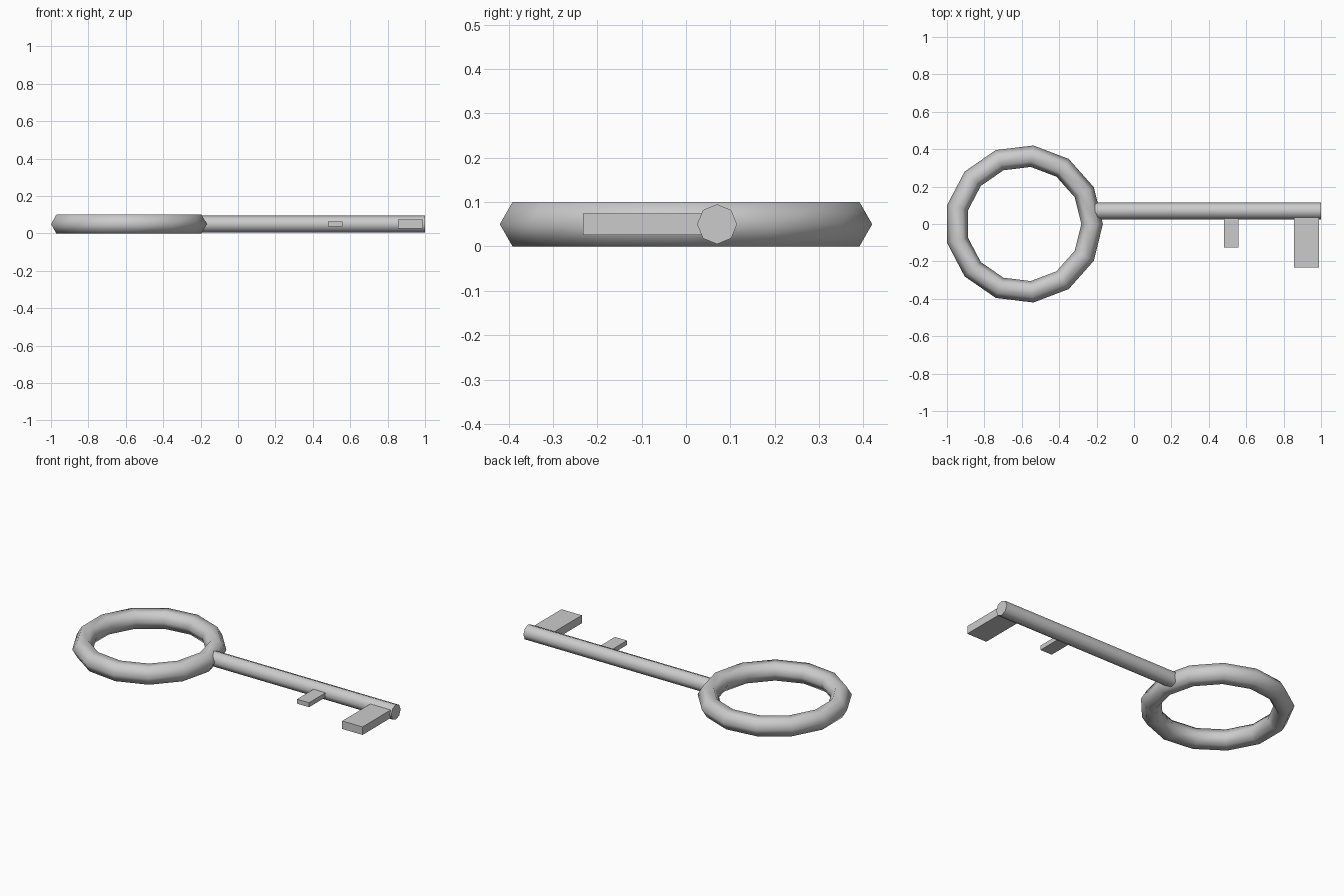
import bpy
import math

if "Cube" in bpy.data.objects:
    bpy.data.objects.remove(bpy.data.objects["Cube"])

MID_Z = 0.05
SHAFT_Y = 0.07


def smooth(obj, angle):
    bpy.ops.object.select_all(action='DESELECT')
    obj.select_set(True)
    bpy.context.view_layer.objects.active = obj
    bpy.ops.object.shade_smooth_by_angle(angle=math.radians(angle))


def box(name, x0, x1, y0, y1, height):
    bpy.ops.mesh.primitive_cube_add(size=1, location=((x0 + x1) / 2, (y0 + y1) / 2, MID_Z))
    obj = bpy.context.object
    obj.name = name
    obj.scale = (x1 - x0, y1 - y0, height)
    bpy.ops.object.transform_apply(location=False, rotation=False, scale=True)
    return obj


# Ring-shaped bow: 13 segments with a hexagonal cross-section
bpy.ops.mesh.primitive_torus_add(major_segments=13, minor_segments=6,
                                 major_radius=0.365, minor_radius=0.0577,
                                 location=(-0.589, 0, MID_Z))
bow = bpy.context.object
bow.name = "bow_ring"
smooth(bow, 65)

# Octagonal shaft along x
x0, x1 = -0.21, 1.0
bpy.ops.mesh.primitive_cylinder_add(vertices=8, radius=0.045, depth=x1 - x0,
                                    location=((x0 + x1) / 2, SHAFT_Y, MID_Z),
                                    rotation=(0, math.pi / 2, 0))
shaft = bpy.context.object
shaft.name = "shaft"
smooth(shaft, 50)

# Teeth of the bit, running into the shaft
box("large_tooth", 0.855, 0.99, -0.232, 0.05, 0.048)
box("small_tooth", 0.48, 0.56, -0.125, 0.05, 0.027)
